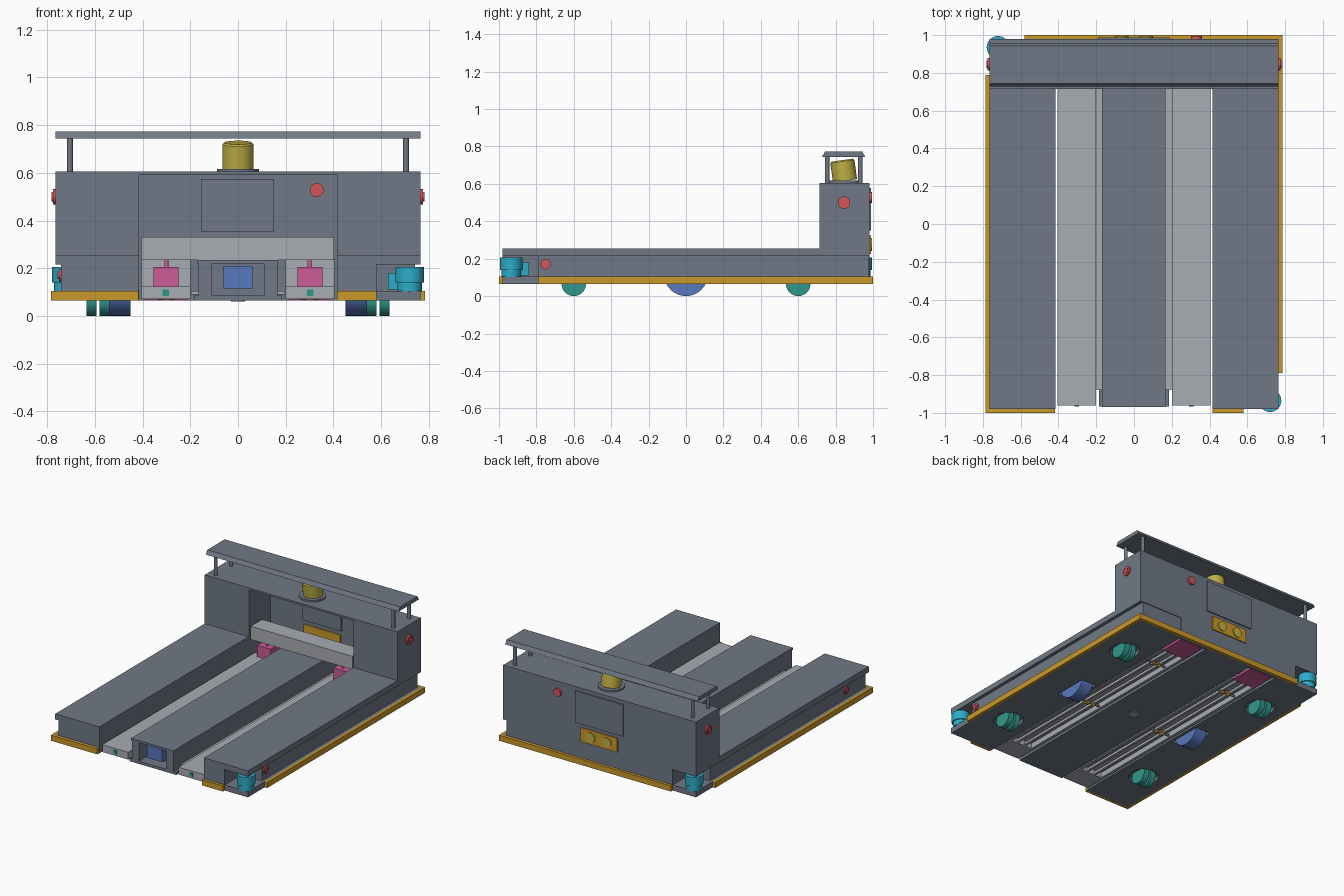
import bpy, bmesh, math
from mathutils import Matrix

cube = bpy.data.objects.get("Cube")
if cube:
    bpy.data.objects.remove(cube, do_unlink=True)


def material(name, r, g, b):
    m = bpy.data.materials.new(name)
    m.use_nodes = True
    col = [((c / 255 + 0.055) / 1.055) ** 2.4 for c in (r, g, b)] + [1]
    m.diffuse_color = col
    m.node_tree.nodes["Principled BSDF"].inputs["Base Color"].default_value = col
    return m


GREY = material("slate grey", 112, 121, 134)
LIGHT = material("light grey", 168, 172, 178)
ORANGE = material("amber", 202, 152, 42)
YELLOW = material("mustard yellow", 192, 176, 68)
RED = material("red", 212, 86, 90)
CYAN = material("cyan", 45, 172, 200)
TEAL = material("teal", 48, 152, 140)
BLUE = material("blue", 88, 120, 190)
PINK = material("magenta", 204, 92, 152)


def make(name, bm, mat, smooth=False):
    bmesh.ops.recalc_face_normals(bm, faces=bm.faces)
    me = bpy.data.meshes.new(name)
    bm.to_mesh(me)
    bm.free()
    ob = bpy.data.objects.new(name, me)
    bpy.context.collection.objects.link(ob)
    if mat:
        me.materials.append(mat)
    if smooth:
        bpy.ops.object.select_all(action='DESELECT')
        ob.select_set(True)
        bpy.context.view_layer.objects.active = ob
        bpy.ops.object.shade_smooth_by_angle(angle=math.radians(35))
    return ob


def box(name, x, y, z, mat, side=1):
    """Box from three (min, max) ranges; side=-1 mirrors it in x."""
    bm = bmesh.new()
    bmesh.ops.create_cube(bm, size=1)
    for v in bm.verts:
        v.co = [r[0] if c < 0 else r[1] for c, r in zip(v.co, (x, y, z))]
        v.co.x *= side
    return make(name, bm, mat)


def cyl(name, pos, r, depth, mat, axis='Z', tilt=0, r2=None):
    """Cylinder centred on pos along an axis, tilted about x in degrees."""
    bm = bmesh.new()
    turn = {'X': Matrix.Rotation(math.pi / 2, 4, 'Y'),
            'Y': Matrix.Rotation(-math.pi / 2, 4, 'X'),
            'Z': Matrix.Rotation(math.radians(tilt), 4, 'X')}[axis]
    bmesh.ops.create_cone(bm, cap_ends=True, segments=32, radius1=r,
                          radius2=r if r2 is None else r2, depth=depth,
                          matrix=Matrix.Translation(pos) @ turn)
    return make(name, bm, mat, True)


def cut(ob, cutter):
    mod = ob.modifiers.new("cut", 'BOOLEAN')
    mod.operation = 'DIFFERENCE'
    mod.object = cutter
    cutter.hide_render = True
    cutter.hide_set(True)


BASE, LIP, SHELF = 0.065, 0.105, 0.215

for s, tag in ((1, "left"), (-1, "right")):
    def yr(a, b):
        """Run along the arm, with the scanner notch at the low end."""
        return tuple(sorted((a * s, b * s)))

    # Long side arm: overhanging top, recessed side, notch for the scanner
    box(tag + "_arm_top", (0.415, 0.765), (-0.98, 0.98), (SHELF, 0.255), GREY, s)
    box(tag + "_arm_core", (0.415, 0.742), yr(-0.79, 0.975), (LIP, SHELF), GREY, s)
    box(tag + "_arm_notch_end", (0.415, 0.58), yr(-0.98, -0.79), (LIP, SHELF), GREY, s)
    plate = box(tag + "_arm_floor", (0.415, 0.765), (-0.98, 0.98), (BASE, LIP), GREY, s)

    # Wheels in their floor openings
    for end, y in (("front", -0.6), ("rear", 0.6)):
        cut(plate, cyl(f"{tag}_{end}_caster_cutter", (0.587 * s, y, 0.06), 0.1, 0.07, None))
        for n, x in (("outer", 0.615), ("inner", 0.56)):
            cyl(f"{tag}_{end}_caster_{n}", (x * s, y, 0.065), 0.065, 0.042, TEAL, 'X')
    cut(plate, box(tag + "_drive_cutter", (0.435, 0.555), (-0.125, 0.125), (0.03, 0.095), None, s))
    cyl(tag + "_drive_wheel", (0.495 * s, 0, 0.117), 0.117, 0.09, BLUE, 'X')

    # Corner safety scanner
    sx, sy = 0.72 * s, -0.935 * s
    cyl(tag + "_scanner_foot", (sx, sy, 0.122), 0.052, 0.04, CYAN)
    cyl(tag + "_scanner_head", (sx, sy, 0.173), 0.06, 0.066, CYAN)
    box(tag + "_scanner_bracket", (0.63, 0.7), yr(-0.91, -0.84), (0.11, 0.18), CYAN, s)

    # Side bumper
    box(tag + "_side_bumper", (0.765, 0.785), yr(-0.79, 0.99), (BASE, LIP), ORANGE, s)

    # Tower side block with stop buttons
    box(tag + "_tower_block", (0.415, 0.765), (0.715, 0.98), (0.255, 0.605), GREY, s)
    for n, y, z, r, x in (("tower", 0.845, 0.5, 0.033, 0.77), ("arm", -0.75, 0.17, 0.027, 0.745)):
        cyl(f"{tag}_{n}_button_ring", (x * s, y, z), r, 0.012, RED, 'X')
        cyl(f"{tag}_{n}_button", (x * s, y, z), r * 0.6, 0.024, RED, 'X')

    # Canopy posts
    for n, y in (("front", 0.755), ("rear", 0.932)):
        cyl(f"{tag}_{n}_canopy_post", (0.705 * s, y, 0.675), 0.012, 0.145, GREY)

    # Low lifting fork: channel open underneath, solid nose
    box(tag + "_fork_top", (0.2, 0.405), (-0.96, 0.77), (0.108, 0.123), LIGHT, s)
    box(tag + "_fork_nose", (0.2, 0.405), (-0.96, -0.8), (0.07, 0.108), LIGHT, s)
    for n, x in (("inner", 0.2), ("outer", 0.385)):
        box(f"{tag}_fork_{n}_rail", (x, x + 0.02), (-0.8, 0.77), (0.07, 0.108), LIGHT, s)
    box(tag + "_fork_sensor", (0.29, 0.316), (-0.965, -0.955), (0.084, 0.11), TEAL, s)
    for n, x in (("inner", 0.27), ("outer", 0.335)):
        box(f"{tag}_fork_{n}_rod", (x - 0.009, x + 0.009), (-0.8, 0.75), (0.078, 0.096), LIGHT, s)
    for n, y in (("front", -0.1), ("rear", 0.58)):
        cyl(f"{tag}_{n}_fork_axle", (0.3 * s, y, 0.085), 0.008, 0.17, GREY, 'X')
        for k in (0.275, 0.325):
            cyl(f"{tag}_{n}_fork_pulley", (k * s, y, 0.084), 0.018, 0.02, ORANGE, 'X')

    # Fork lift motor, its shaft and its carriage
    box(tag + "_lift_plate", (0.21, 0.395), (0.77, 0.95), (0.066, 0.082), PINK, s)
    box(tag + "_lift_motor", (0.25, 0.355), (0.725, 0.84), (0.123, 0.205), PINK, s)
    cyl(tag + "_lift_shaft", (0.3 * s, 0.76, 0.22), 0.009, 0.04, PINK)
    box(tag + "_carriage_back", (0.2, 0.405), (0.845, 0.865), (0.085, 0.24), LIGHT, s)

    # Ledge beside the centre arm
    box(tag + "_centre_ledge", (0.165, 0.198), (-0.88, 0.96), (0.09, 0.105), LIGHT, s)
    box(tag + "_centre_nose_wall", (0.11, 0.165), (-0.965, -0.87), (BASE, 0.22), GREY, s)

# Centre arm with the front camera in an open nose
box("centre_arm_top", (-0.17, 0.167), (-0.97, 0.96), (0.22, 0.235), GREY)
box("centre_arm_core", (-0.165, 0.165), (-0.87, 0.96), (0.085, 0.22), GREY)
box("centre_arm_floor", (-0.185, 0.185), (-0.965, 0.96), (BASE, 0.085), GREY)
box("front_camera", (-0.06, 0.06), (-0.945, -0.87), (0.115, 0.21), BLUE)
cyl("floor_port", (0, 0, BASE), 0.03, 0.008, LIGHT)

# Front and rear bumpers
box("front_right_bumper", (-0.785, -0.418), (-1, -0.98), (BASE, LIP), ORANGE)
box("front_left_bumper", (0.415, 0.58), (-1, -0.98), (BASE, LIP), ORANGE)
box("rear_bumper", (-0.58, 0.785), (0.98, 1), (BASE, LIP), ORANGE)

# Tower shell: thin back wall and roof over the open bay
box("tower_back_wall", (-0.415, 0.415), (0.96, 0.98), (BASE, 0.605), GREY)
box("tower_roof", (-0.415, 0.415), (0.715, 0.96), (0.592, 0.605), GREY)
box("lift_crossbar", (-0.405, 0.402), (0.722, 0.85), (0.235, 0.33), LIGHT)

# Rear panel, connector plate and stop button, all passing through the wall
box("rear_panel", (-0.19, 0.19), (0.98, 0.988), (0.35, 0.578), GREY)
box("inner_panel", (-0.155, 0.152), (0.95, 0.96), (0.355, 0.575), GREY)
box("connector_plate", (-0.145, 0.145), (0.952, 0.988), (0.225, 0.325), ORANGE)
for x in (-0.065, 0.065):
    cyl("connector_socket", (x, 0.989, 0.275), 0.035, 0.012, YELLOW, 'Y')
cyl("rear_stop_button", (0.33, 0.97, 0.528), 0.029, 0.05, RED, 'Y')

# Tilted top scanner on its round foot
cyl("top_scanner_foot", (0, 0.845, 0.611), 0.088, 0.012, GREY)
cyl("top_scanner_body", (0, 0.843, 0.668), 0.065, 0.105, YELLOW, tilt=8)
cyl("top_scanner_cap", (0, 0.835, 0.723), 0.065, 0.008, YELLOW, tilt=8, r2=0.058)

# Canopy with sloping long edges
canopy = box("canopy", (-0.765, 0.765), (0.728, 0.958), (0.745, 0.773), GREY)
for v in canopy.data.vertices:
    if v.co.z > 0.76:
        v.co.y += 0.016 if v.co.y < 0.8 else -0.016
